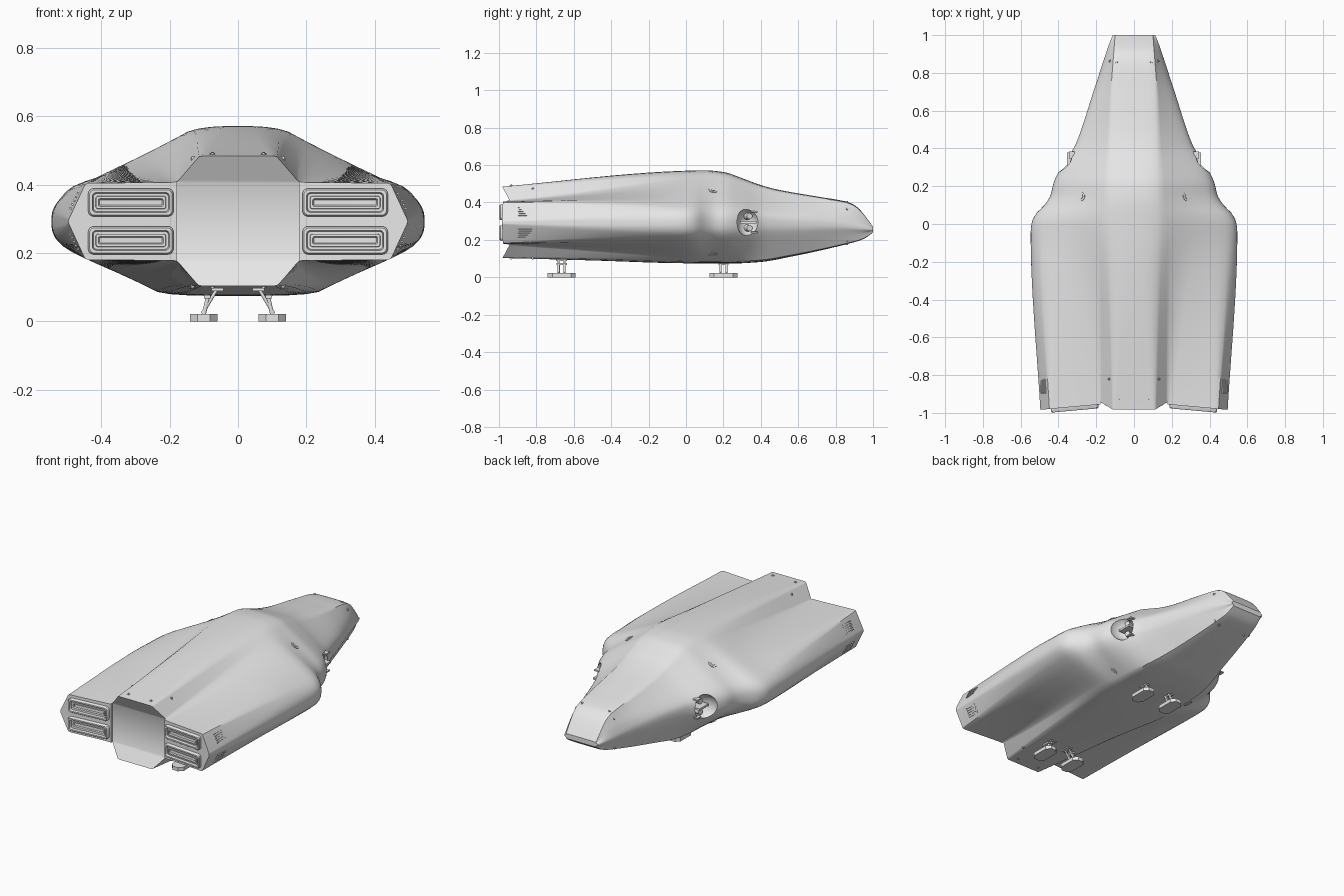
import bpy, bmesh, math
from mathutils import Vector, Matrix
from mathutils.bvhtree import BVHTree

if "Cube" in bpy.data.objects:
    bpy.data.objects.remove(bpy.data.objects["Cube"])

grey = bpy.data.materials.new("hull grey")
grey.diffuse_color = (0.8, 0.8, 0.8, 1)
grey.use_nodes = True
grey.node_tree.nodes["Principled BSDF"].inputs["Base Color"].default_value = grey.diffuse_color


def finish(name, bm, angle=35):
    bmesh.ops.recalc_face_normals(bm, faces=bm.faces[:])
    me = bpy.data.meshes.new(name)
    bm.to_mesh(me)
    bm.free()
    me.materials.append(grey)
    ob = bpy.data.objects.new(name, me)
    bpy.context.collection.objects.link(ob)
    bpy.ops.object.select_all(action='DESELECT')
    ob.select_set(True)
    bpy.context.view_layer.objects.active = ob
    bpy.ops.object.shade_smooth_by_angle(angle=math.radians(angle))
    return ob


def loft(bm, rings):
    rows = [[bm.verts.new(p) for p in r] for r in rings]
    n = len(rows[0])
    for a, b in zip(rows, rows[1:]):
        for i in range(n):
            bm.faces.new((a[i], a[(i + 1) % n], b[(i + 1) % n], b[i]))
    bm.faces.new(rows[0])
    bm.faces.new(rows[-1])


def box(bm, c, size, rot=None):
    m = Matrix.Translation(c) @ (rot or Matrix()) @ Matrix.Diagonal((*size, 1))
    bmesh.ops.create_cube(bm, size=1, matrix=m)


def rod(bm, a, b, r, seg=12, r2=None):
    a, b = Vector(a), Vector(b)
    d = b - a
    m = Matrix.Translation((a + b) / 2) @ d.to_track_quat('Z', 'Y').to_matrix().to_4x4()
    bmesh.ops.create_cone(bm, cap_ends=True, segments=seg, radius1=r,
                          radius2=r if r2 is None else r2, depth=d.length, matrix=m)


# Smooth monotone interpolation through (y, value) keys
def key(k, y):
    s = [(b[1] - a[1]) / (b[0] - a[0]) for a, b in zip(k, k[1:])]
    t = [s[0]] + [2 * p * q / (p + q) if p * q > 0 else 0 for p, q in zip(s, s[1:])] + [s[-1]]
    i = max(j for j in range(len(s)) if j == 0 or y >= k[j][0])
    h = k[i + 1][0] - k[i][0]
    u = min(max((y - k[i][0]) / h, 0), 1)
    return ((2*u**3 - 3*u*u + 1) * k[i][1] + (u**3 - 2*u*u + u) * h * t[i]
            + (3*u*u - 2*u**3) * k[i + 1][1] + (u**3 - u*u) * h * t[i + 1])


# Hull curves along the length
WIDTH = [(-1, .495), (-.05, .547), (0, .543), (.05, .522), (.1, .475), (.15, .443), (.22, .425),
         (.3, .385), (.36, .345), (.42, .31), (.7, .215), (.97, .125), (1, .112)]
TOP = [(-1, .483), (-.05, .568), (.1, .572), (.2, .563), (.3, .53), (.4, .493), (.5, .467),
       (.7, .432), (.86, .404), (.91, .38), (.96, .325), (1, .27)]
BOTTOM = [(-1, .104), (-.5, .09), (0, .075), (.25, .074), (.4, .082), (.55, .108), (.85, .175),
          (.95, .205), (1, .24)]
MID = [(-1, .292), (.4, .292), (.8, .28), (1, .256)]
TOP_FLAT = [(-1, .112), (.1, .118), (.6, .118), (1, .1)]
BOTTOM_FLAT = [(-1, .112), (-.5, .17), (0, .215), (.3, .215), (.6, .165), (1, .1)]
UP_K = [(-1, .59), (-.3, .43), (0, .34), (.5, .38), (1, .5)]
LOW_K = [(-1, .6), (0, .42), (1, .45)]
VALLEY = [(-1, 1), (-.3, .38), (.1, 0), (1, 0)]
ROUND = [(-1, .03), (-.6, .12), (0, .23), (1, .2)]
SIDE = [(-1, .006), (0, .04), (.5, .03), (1, .005)]


def section(y):
    w, m, g = key(WIDTH, y), key(MID, y), key(VALLEY, y)

    def corner(z, flat, k, rear_z):
        p = Vector((w * .9, m + (z - m) * k))
        t = Vector((flat, z))
        v = t.lerp(p, .25).lerp(Vector((.177, rear_z)), g)
        return [t, v, p]
    up = corner(key(TOP, y), key(TOP_FLAT, y), key(UP_K, y), .405)
    lo = corner(key(BOTTOM, y), key(BOTTOM_FLAT, y), key(LOW_K, y), .18)
    h = key(SIDE, y)
    half = up + [Vector((w, m + h)), Vector((w, m - h))] + lo[::-1]
    pts = half + [Vector((-p.x, p.y)) for p in reversed(half)]
    r = key(ROUND, y)
    for _ in range(2):
        pts = [q for a, b in zip(pts, pts[1:] + pts[:1]) for q in (a.lerp(b, r), a.lerp(b, 1 - r))]
    return [(p.x, y, p.y) for p in pts]


bm = bmesh.new()
loft(bm, [section(-1.0 + i * .02) for i in range(101)])
hull = finish("hull", bm)


def cut(bm):
    c = finish("cutter", bm)
    c.hide_render = True
    mod = hull.modifiers.new("cut", 'BOOLEAN')
    mod.object, mod.operation, mod.solver = c, 'DIFFERENCE', 'EXACT'
    bpy.context.view_layer.objects.active = hull
    bpy.ops.object.modifier_apply(modifier=mod.name)
    bpy.data.objects.remove(c)


def pod_face(x):
    return -.955 - (abs(x) - .178) * .09


# Recessed stern wall with slanted upper and lower lips
bm = bmesh.new()
prof = [(-1.1, .705), (-.94, .405), (-.94, .18), (-1.1, -.12)]
loft(bm, [[(x, y, z) for y, z in prof] for x in (-.1785, .1785)])
cut(bm)
# Slanted pod ends and side thruster pockets
for s in (-1, 1):
    bm = bmesh.new()
    prof = [(s * .178, -1.1), (s * .178, pod_face(.178)), (s * .6, pod_face(.6)), (s * .6, -1.1)]
    loft(bm, [[(x, y, z) for x, y in prof] for z in (0, .7)])
    cut(bm)
    bm = bmesh.new()
    bmesh.ops.create_uvsphere(bm, u_segments=32, v_segments=20, radius=1,
                              matrix=Matrix.Translation((s * .375, .332, .295))
                              @ Matrix.Diagonal((.085, .062, .076, 1)))
    cut(bm)
bpy.ops.object.select_all(action='DESELECT')
hull.select_set(True)
bpy.context.view_layer.objects.active = hull
bpy.ops.object.shade_smooth_by_angle(angle=math.radians(35))
tree = BVHTree.FromObject(hull, bpy.context.evaluated_depsgraph_get())

# Engine nozzles: rounded rectangular frames with a raised inner panel
bm = bmesh.new()


def rounded(cx, cz, hx, hz, r, off):
    out = []
    for q, (sx, sz) in enumerate([(1, 1), (-1, 1), (-1, -1), (1, -1)]):
        for j in range(5):
            a = math.radians(90 * q + 22.5 * j)
            x = cx + sx * (hx - r) + r * math.cos(a)
            out.append((x, pod_face(x) - off, cz + sz * (hz - r) + r * math.sin(a)))
    return out


for s in (-1, 1):
    for cz in (.348, .237):
        steps = [(0, -.02), (0, .014), (.004, .02), (.012, .02), (.015, .006), (.022, .006),
                 (.023, .012), (.03, .012), (.033, .004)]
        loft(bm, [rounded(s * .314, cz, .125 - i, .041 - i, max(.016 - i * .4, .004), o)
                  for i, o in steps])
finish("engine_nozzles", bm)

# Side thrusters inside the pockets
bm = bmesh.new()
for s in (-1, 1):
    box(bm, (s * .325, .335, .295), (.06, .085, .012))
    for dz in (-.032, .032):
        rod(bm, (s * .29, .325, .295 + dz), (s * .335, .34, .295 + dz), .02, 16, .016)
        box(bm, (s * .33, .365, .295 + dz * 1.7), (.03, .035, .008))
finish("side_thrusters", bm)

# Sensor ports and small fasteners set on the skin
bm = bmesh.new()


def stud(x, y, up, r):
    d = Vector((0, 0, -1 if up else 1))
    p, n, _, _ = tree.ray_cast(Vector((x, y, 1 if up else -1)), d)
    if p is None:
        return
    rod(bm, p - n * .006, p + n * .003, r, 16)
    rod(bm, p, p + n * .006, r * .55, 12)


for s in (-1, 1):
    for up in (True, False):
        stud(s * .28, .145, up, .024)
        for x, y in ((.092, .86), (.128, .862), (.075, -.935), (.132, -.82)):
            stud(s * x, y, up, .008)
finish("sensor_ports", bm)

# Slatted vents on the pod flanks
bm = bmesh.new()
for s in (-1, 1):
    for cz in (.353, .234):
        for i in range(5):
            z = cz + (i - 2) * .011
            p, n, _, _ = tree.ray_cast(Vector((s, -.86, z)), Vector((-s, 0, 0)))
            if p is not None:
                rot = Matrix.Rotation(math.atan2(-n.z, n.x), 4, 'Y')
                box(bm, p + Vector((0, .004 * (i % 2), 0)), (.008, .075, .005), rot)
finish("side_vents", bm, 20)

# Landing gear: pads, posts and inward braces
for label, cy in (("rear", -.665), ("front", .2)):
    bm = bmesh.new()
    for s in (-1, 1):
        pad = [(sx * x, sy * y) for sx, sy, order in
               ((1, 1, 1), (-1, 1, -1), (-1, -1, 1), (1, -1, -1))
               for x, y in [(.04, .05), (.018, .075)][::order]]
        loft(bm, [[(s * .1 + x, cy + y, z) for x, y in pad] for z in (0, .022)])
        box(bm, (s * .09, cy, .072), (.02, .055, .01))
        for dy in (-.016, .016):
            rod(bm, (s * .1, cy + dy, .02), (s * .088, cy + dy, .072), .006)
            rod(bm, (s * .105, cy + dy, .022), (s * .058, cy + dy, .1), .005)
        box(bm, (s * .06, cy, .093), (.036, .06, .01))
    finish(label + "_landing_gear", bm, 20)
